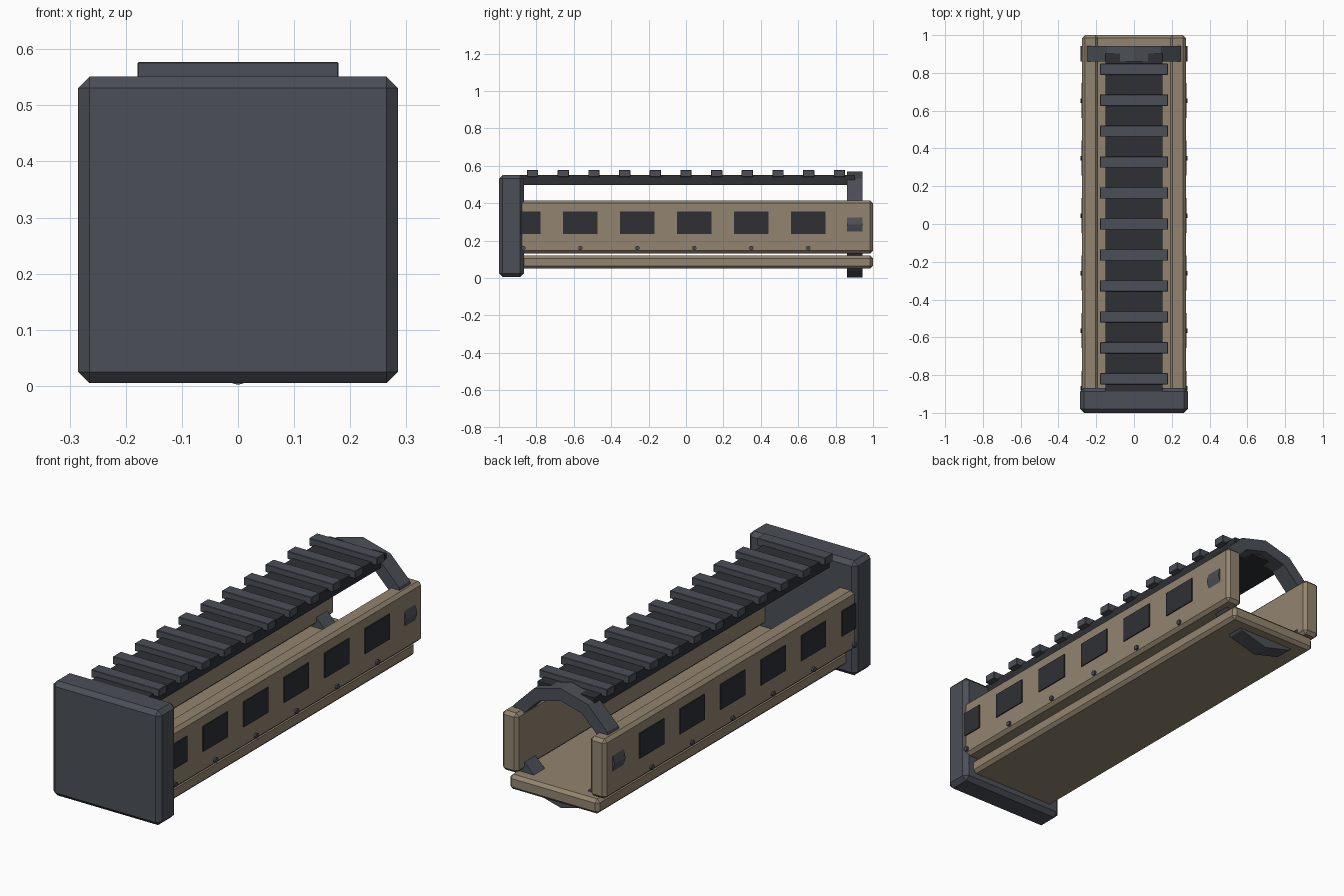
import bpy, bmesh, math
from mathutils import Matrix

if "Cube" in bpy.data.objects:
    bpy.data.objects.remove(bpy.data.objects["Cube"])


def material(name, rgb):
    m = bpy.data.materials.new(name)
    m.diffuse_color = (*rgb, 1)
    m.use_nodes = True
    m.node_tree.nodes["Principled BSDF"].inputs["Base Color"].default_value = m.diffuse_color
    return m


TAN = material("tan_polymer", (0.29, 0.235, 0.16))
STEEL = material("grey_metal", (0.07, 0.08, 0.095))
DARK = material("dark_metal", (0.027, 0.03, 0.036))


def finish(name, bm, mat):
    bmesh.ops.recalc_face_normals(bm, faces=bm.faces)
    me = bpy.data.meshes.new(name)
    bm.to_mesh(me)
    bm.free()
    me.materials.append(mat)
    ob = bpy.data.objects.new(name, me)
    bpy.context.collection.objects.link(ob)
    return ob


def box(name, x, y, z, mat, bevel=0.0):
    """Box from (min, max) ranges with optional chamfered edges."""
    bm = bmesh.new()
    bmesh.ops.create_cube(bm, size=1)
    for v in bm.verts:
        for i, r in enumerate((x, y, z)):
            v.co[i] = r[0] if v.co[i] < 0 else r[1]
    if bevel:
        bmesh.ops.bevel(bm, geom=bm.edges[:], offset=bevel, segments=1,
                        profile=0.5, affect='EDGES')
    return finish(name, bm, mat)


# Rear mounting block and bottom tray
box("rear_block", (-0.285, 0.285), (-1.0, -0.867), (0.005, 0.551), STEEL, 0.02)
box("bottom_tray", (-0.236, 0.236), (-0.95, 1.0), (0.05, 0.12), TAN, 0.015)

# Side panels with dark vent plates and screws
for side, s in (("left", -1), ("right", 1)):
    def xr(a, b):
        return tuple(sorted((s * a, s * b)))
    box(f"{side}_panel", xr(0.19, 0.274), (-0.95, 1.0), (0.131, 0.415), TAN, 0.015)
    for i in range(6):
        y = -0.869 + i * 0.3045
        box(f"{side}_vent_{i}", xr(0.24, 0.279), (y - 0.092, y + 0.092),
            (0.235, 0.355), DARK)
        bm = bmesh.new()
        bmesh.ops.create_cone(
            bm, cap_ends=True, segments=8, radius1=0.012, radius2=0.012, depth=0.03,
            matrix=Matrix.Translation((s * 0.269, y, 0.16)) @ Matrix.Rotation(math.pi / 2, 4, 'Y'))
        finish(f"{side}_screw_{i}", bm, STEEL)

# Top rail and its cross teeth
box("top_rail", (-0.15, 0.15), (-0.9, 0.903), (0.496, 0.55), DARK)
for i in range(11):
    y = -0.82 + i * 0.164
    box(f"rail_tooth_{i}", (-0.179, 0.179), (y - 0.03, y + 0.03), (0.54, 0.577), STEEL, 0.002)

# Twelve-sided front band: square-section ring around the y axis
bm = bmesh.new()
rings = []
for k in range(12):
    a = k * math.tau / 12
    rings.append([bm.verts.new((r * math.cos(a), y, 0.286 + r * math.sin(a)))
                  for r, y in ((0.284, 0.86), (0.284, 0.943), (0.225, 0.943), (0.225, 0.86))])
for k in range(12):
    p, q = rings[k], rings[(k + 1) % 12]
    for j in range(4):
        n = (j + 1) % 4
        bm.faces.new((p[j], p[n], q[n], q[j]))
finish("front_band", bm, STEEL)
